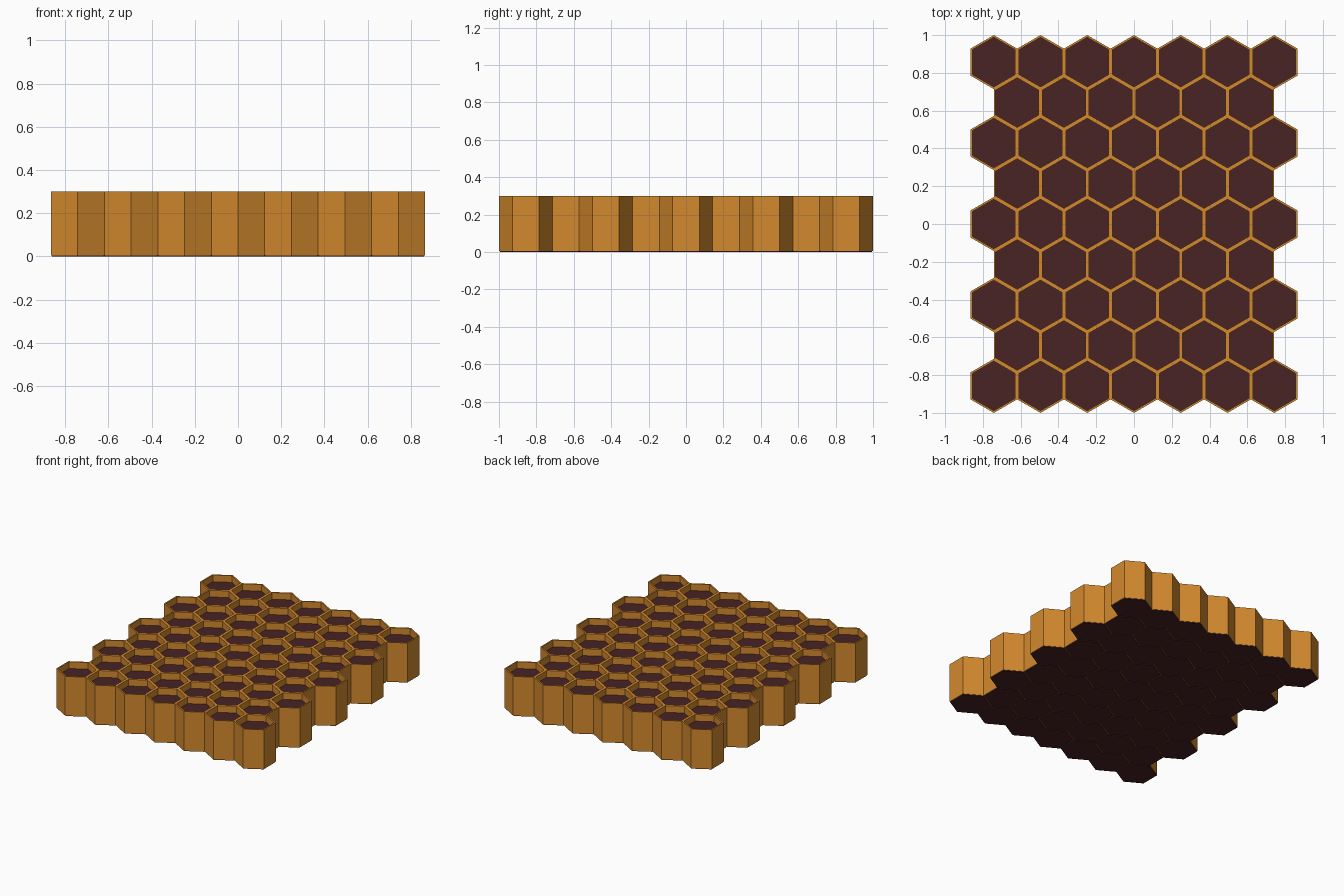
import bpy
import bmesh
from math import sin, cos, pi, sqrt
from mathutils import Vector

cube = bpy.data.objects.get("Cube")
if cube:
    bpy.data.objects.remove(cube, do_unlink=True)


def make_material(name, color):
    mat = bpy.data.materials.new(name)
    mat.use_nodes = True
    mat.diffuse_color = color
    bsdf = next(n for n in mat.node_tree.nodes if n.type == 'BSDF_PRINCIPLED')
    bsdf.inputs["Base Color"].default_value = color
    return mat


wax = make_material("amber wax", (0.65, 0.25, 0.027, 1))
honey = make_material("dark honey", (0.065, 0.017, 0.018, 1))

RADIUS = 1 / 7               # nine staggered rows span two units
PITCH = sqrt(3) * RADIUS
HEIGHT = 0.30
FLOOR = 0.25                 # honey level inside each cell
CAP = 0.005                  # dark cap under each cell
ROWS, COLUMNS = 9, 7
WAX, HONEY = 0, 1


def hex_ring(bm, center, radius, z):
    """Pointy-ended hexagon of vertices, with corners along y."""
    return [bm.verts.new(center + Vector((radius * sin(i * pi / 3),
                                          -radius * cos(i * pi / 3), z)))
            for i in range(6)]


def add_band(bm, lower, upper, slot):
    for i in range(6):
        j = (i + 1) % 6
        bm.faces.new((lower[i], lower[j], upper[j], upper[i])).material_index = slot


def add_cell(bm, center):
    inner = RADIUS * 0.917
    cap = RADIUS * 0.97
    # underside cap, outer wall, rim, inner wall
    profile = [(cap, 0), (cap, CAP), (RADIUS, CAP), (RADIUS, HEIGHT),
               (inner, HEIGHT), (inner, FLOOR)]
    rings = [hex_ring(bm, center, r, z) for r, z in profile]
    for n in range(len(rings) - 1):
        add_band(bm, rings[n], rings[n + 1], HONEY if n == 0 else WAX)
    # honey surface and underside
    bm.faces.new(rings[-1]).material_index = HONEY
    bm.faces.new(rings[0][::-1]).material_index = HONEY


# Honeycomb: alternating rows of seven and six cells
bm = bmesh.new()
for row in range(ROWS):
    count = COLUMNS - row % 2
    y = (row - (ROWS - 1) / 2) * 1.5 * RADIUS
    for col in range(count):
        add_cell(bm, Vector(((col - (count - 1) / 2) * PITCH, y, 0)))

mesh = bpy.data.meshes.new("honeycomb")
bm.to_mesh(mesh)
bm.free()
mesh.materials.append(wax)
mesh.materials.append(honey)
bpy.context.collection.objects.link(bpy.data.objects.new("honeycomb", mesh))
